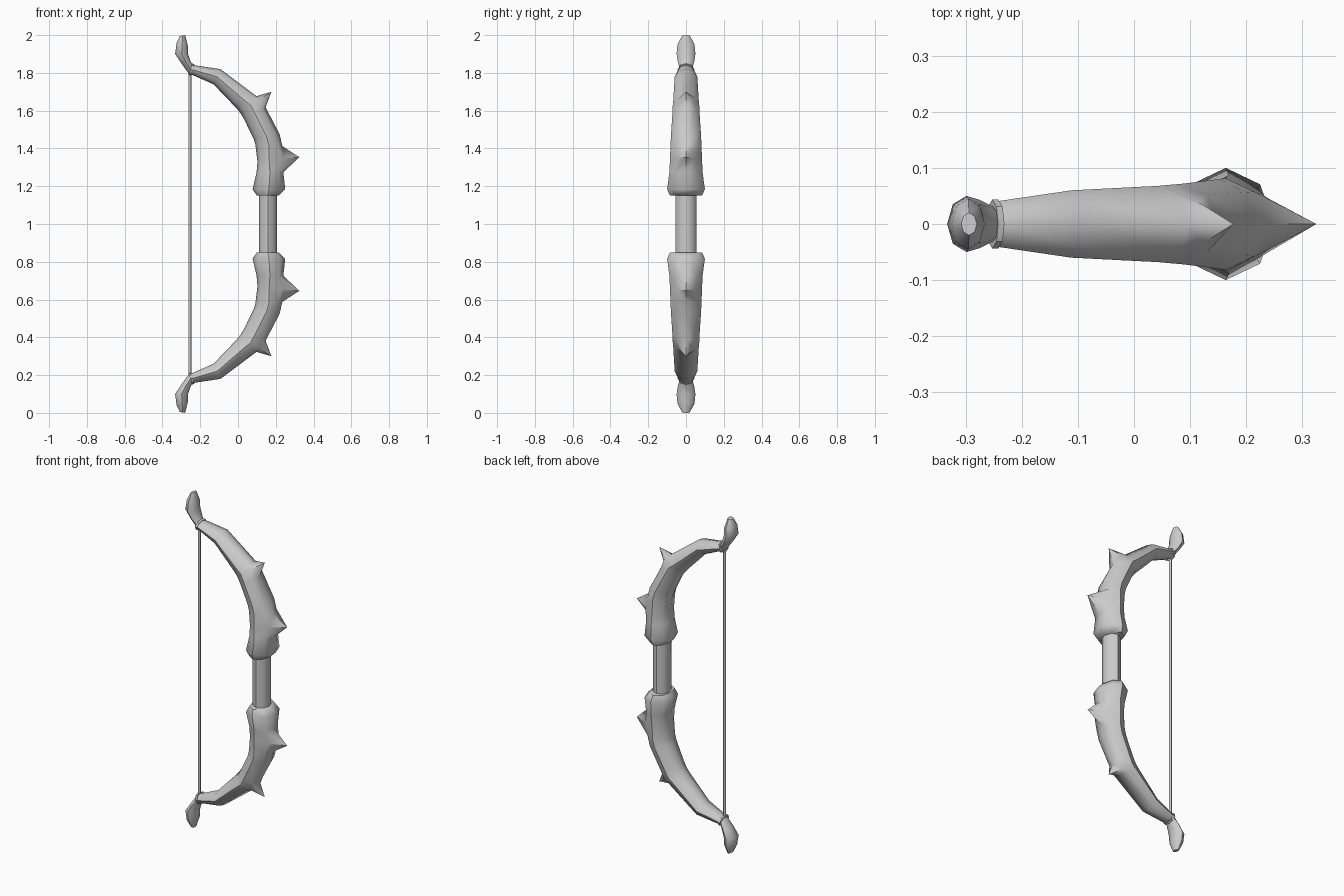
import bpy, bmesh, math
from mathutils import Vector

if "Cube" in bpy.data.objects:
    bpy.data.objects.remove(bpy.data.objects["Cube"])

grey = bpy.data.materials.new("plain_grey")
grey.use_nodes = True
COLOUR = (0.6, 0.6, 0.6, 1)
grey.diffuse_color = COLOUR
grey.node_tree.nodes["Principled BSDF"].inputs["Base Color"].default_value = COLOUR


def ring_points(inner, outer, half_width, core=None, sides=8):
    """Cross-section across the line inner-outer; a spike ring gives its own core."""
    a, b = Vector((inner[0], 0, inner[1])), Vector((outer[0], 0, outer[1]))
    mid = Vector((core[0], 0, core[1])) if core else (a + b) / 2
    pts = []
    for i in range(sides):
        t = 2 * math.pi * i / sides
        c, s = math.cos(t), math.sin(t)
        if core and 0.1 < c < 0.9:      # straight blade from flank to spike tip
            c, s = 0.45, math.copysign(0.55, s)
        p = mid + ((b - mid) * c if c > 0 else (a - mid) * -c)
        p.y = half_width * s
        pts.append(p)
    return pts


def loft(name, rings, mirror=True, angle=40):
    """Skin a list of rings, cap both ends, and repeat below the grip."""
    bm = bmesh.new()
    loops = [[bm.verts.new(p) for p in ring_points(*r)] for r in rings]
    n = len(loops[0])
    for lo, hi in zip(loops, loops[1:]):
        for i in range(n):
            j = (i + 1) % n
            bm.faces.new((lo[i], lo[j], hi[j], hi[i]))
    bm.faces.new(loops[0])
    bm.faces.new(loops[-1])
    if mirror:
        copy = bmesh.ops.duplicate(bm, geom=bm.verts[:] + bm.edges[:] + bm.faces[:])
        for v in copy["geom"]:
            if isinstance(v, bmesh.types.BMVert):
                v.co.z = 2 - v.co.z
    bmesh.ops.recalc_face_normals(bm, faces=bm.faces[:])
    mesh = bpy.data.meshes.new(name)
    bm.to_mesh(mesh)
    bm.free()
    mesh.materials.append(grey)
    obj = bpy.data.objects.new(name, mesh)
    bpy.context.collection.objects.link(obj)
    bpy.ops.object.select_all(action='DESELECT')
    obj.select_set(True)
    bpy.context.view_layer.objects.active = obj
    bpy.ops.object.shade_smooth_by_angle(angle=math.radians(angle))
    return obj


# Curved limbs with two spikes each
loft("limbs", [
    ((.100, 1.150), (.215, 1.150), .085),
    ((.077, 1.184), (.250, 1.184), .100),
    ((.098, 1.270), (.240, 1.274), .088),
    ((.103, 1.330), (.325, 1.354), .085, (.165, 1.338)),
    ((.092, 1.420), (.235, 1.412), .082),
    ((.083, 1.450), (.220, 1.476), .080),
    ((.032, 1.555), (.146, 1.618), .072),
    ((.013, 1.587), (.177, 1.700), .070, (.066, 1.630)),
    ((-.010, 1.615), (.098, 1.677), .068),
    ((-.130, 1.740), (-.093, 1.820), .060),
    ((-.255, 1.795), (-.240, 1.842), .040),
], angle=50)

# Curled limb tips
loft("limb_tips", [
    ((-.260, 1.795), (-.237, 1.838), .030),
    ((-.298, 1.848), (-.252, 1.862), .043),
    ((-.333, 1.900), (-.264, 1.900), .050),
    ((-.325, 1.958), (-.266, 1.945), .045),
    ((-.308, 1.995), (-.280, 2.000), .020),
], angle=50)

# Thin collars where the string is tied
loft("string_collars", [
    ((-.263, 1.788), (-.242, 1.850), .044),
    ((-.253, 1.784), (-.231, 1.846), .044),
])

# Grip and string
loft("grip", [((.110, .83), (.206, .83), .055),
              ((.110, 1.17), (.206, 1.17), .055)], mirror=False, angle=50)
loft("string", [((-.263, .20), (-.247, .20), .008),
                ((-.263, 1.80), (-.247, 1.80), .008)], mirror=False, angle=50)
